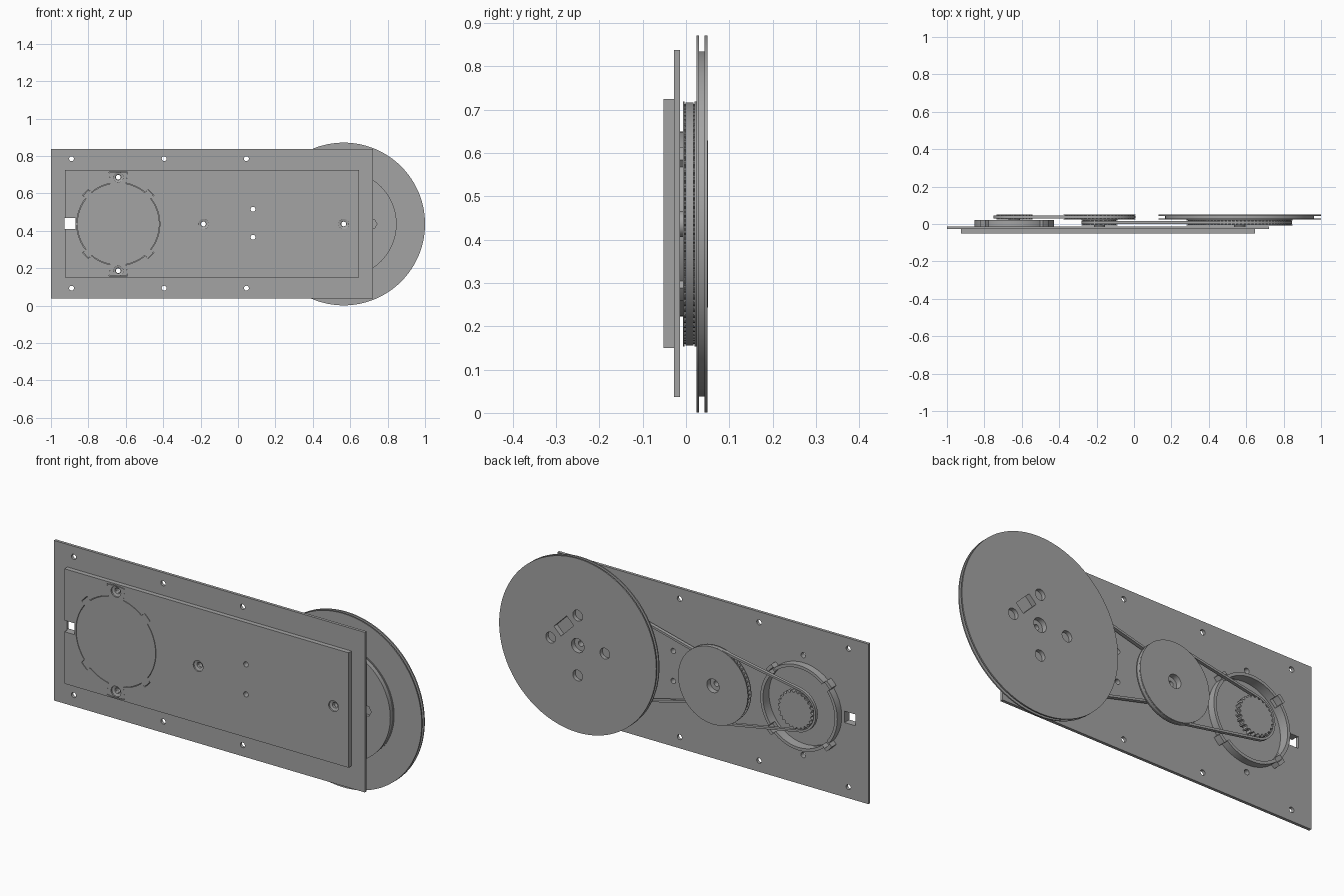
import bpy, bmesh
from math import pi, sin, cos, acos, radians, degrees
from mathutils import Matrix, Vector

cube = bpy.data.objects.get("Cube")
if cube:
    bpy.data.objects.remove(cube, do_unlink=True)

grey = bpy.data.materials.new("plain grey")
grey.use_nodes = True
colour = (0.37, 0.37, 0.37, 1)
grey.diffuse_color = colour
grey.node_tree.nodes["Principled BSDF"].inputs["Base Color"].default_value = colour

MID = 0.436                                   # height of every axle
MOTOR, IDLER, WHEEL = -0.64, -0.185, 0.565    # axle positions along x


def add(name, bm):
    bmesh.ops.recalc_face_normals(bm, faces=bm.faces)
    mesh = bpy.data.meshes.new(name)
    bm.to_mesh(mesh)
    bm.free()
    mesh.materials.append(grey)
    obj = bpy.data.objects.new(name, mesh)
    bpy.context.collection.objects.link(obj)
    return obj


def skin(name, loops, closed=False):
    """Bridge loops of points; cap the ends, or join last to first."""
    bm = bmesh.new()
    rows = [[bm.verts.new(p) for p in loop] for loop in loops]
    n = len(rows[0])
    pairs = list(zip(rows, rows[1:]))
    if closed:
        pairs.append((rows[-1], rows[0]))
    else:
        bm.faces.new(rows[0])
        bm.faces.new(rows[-1])
    for a, b in pairs:
        for i in range(n):
            j = (i + 1) % n
            bm.faces.new((a[i], a[j], b[j], b[i]))
    return add(name, bm)


def ring(x, z, r, y, n=96, shape=lambda i: 1):
    return [Vector((x + r * shape(i) * cos(2 * pi * i / n), y,
                    z + r * shape(i) * sin(2 * pi * i / n))) for i in range(n)]


def turned(name, x, z, profile, closed=False, n=96, shape=lambda i: 1):
    return skin(name, [ring(x, z, r, y, n, shape) for r, y in profile], closed)


def box(name, lo, hi, turn=0):
    bm = bmesh.new()
    lo, hi = Vector(lo), Vector(hi)
    bmesh.ops.create_cube(bm, size=1, matrix=Matrix.Translation((lo + hi) / 2)
                          @ Matrix.Rotation(turn, 4, 'Y') @ Matrix.Diagonal((*(hi - lo), 1)))
    return add(name, bm)


def cut(obj, cutters):
    """Subtract each cutter and bake the result."""
    for c in cutters:
        mod = obj.modifiers.new("cut", 'BOOLEAN')
        mod.operation, mod.solver, mod.object = 'DIFFERENCE', 'EXACT', c
    graph = bpy.context.evaluated_depsgraph_get()
    baked = bpy.data.meshes.new_from_object(obj.evaluated_get(graph))
    obj.modifiers.clear()
    obj.data = baked
    for c in cutters:
        bpy.data.objects.remove(c, do_unlink=True)


def drill(x, z, r, y0=-0.1, y1=0.1, n=24):
    return turned("drill", x, z, [(r, y0), (r, y1)], n=n)


def countersink(x, z):
    return turned("countersink", x, z,
                  [(0.027, -0.1), (0.027, -0.044), (0.014, -0.040), (0.014, 0.1)], n=32)


def motor_outline(lugs):
    """Round body with four small tabs, plus screw lugs above and below."""
    def shape(i):
        a = i % 180
        if lugs and abs(a - 90) < 11:
            return 1.27
        return 1.1 if min(abs(a - 44), abs(a - 136)) < 6 else 1
    return shape


# Mounting plates
edge_holes = [(x, z) for x in (-0.89, -0.395, 0.045) for z in (0.093, 0.785)]
mid_holes = [(0.08, 0.365), (0.08, 0.515)]
lug_holes = [(MOTOR, MID - 0.25), (MOTOR, MID + 0.25)]
axles = [(IDLER, MID), (WHEEL, MID)]


def cable_slot():
    return box("slot", (-0.928, -0.1, 0.41), (-0.868, 0.1, 0.467))


back_plate = box("back_plate", (-1, -0.028, 0.037), (0.722, -0.0135, 0.838))
cut(back_plate, [drill(x, z, 0.013) for x, z in edge_holes + mid_holes + lug_holes + axles]
    + [cable_slot(), drill(MOTOR, MID, 0.2, n=96)])

front_plate = box("front_plate", (-0.925, -0.0515, 0.15), (0.648, -0.028, 0.725))
cut(front_plate, [drill(x, z, 0.013) for x, z in mid_holes]
    + [countersink(x, z) for x, z in axles]
    + [cable_slot(), turned("motor_recess", MOTOR, MID, [(0.222, -0.1), (0.222, 0)],
                            n=360, shape=motor_outline(True))])

# Motor: flush face, open ring behind and shaft
motor_face = turned("motor_face", MOTOR, MID, [(0.2195, -0.0515), (0.2195, -0.0285)],
                    n=360, shape=motor_outline(True))
cut(motor_face, [countersink(x, z) for x, z in lug_holes])
turned("motor_ring", MOTOR, MID, [(0.213, -0.0135), (0.213, 0.022), (0.198, 0.022),
                                  (0.198, -0.0135)], True, 360, motor_outline(False))
turned("motor_shaft", MOTOR, MID, [(0.03, -0.0285), (0.03, 0.03)])


# Toothed pulleys with optional thin flanges
def pulley(name, x, r, teeth, y0, y1, bore, flanged=True):
    def tooth(i):
        return 1 if i % 4 < 2 else 1 - 0.01 / r
    inset = 0.004 if flanged else 0
    core = r - 0.006 if flanged else r
    parts = [turned(name + "_teeth", x, MID, [(core, y0 + inset), (core, y1 - inset)],
                    n=teeth * 4, shape=tooth)]
    if flanged:
        parts += [turned(name + side, x, MID, [(r, a), (r, a + inset)])
                  for side, a in (("_front_flange", y0), ("_back_flange", y1 - inset))]
    if bore:
        for p in parts:
            cut(p, [drill(x, MID, bore, n=32)])
    return parts


pulley("motor_pulley", MOTOR, 0.096, 24, 0.023, 0.051, 0, False)
pulley("idler_large_pulley", IDLER, 0.193, 56, 0.023, 0.051, 0.034)
pulley("idler_small_pulley", IDLER, 0.096, 24, -0.007, 0.023, 0.014)
drive = pulley("wheel_pulley", WHEEL, 0.283, 84, -0.007, 0.024, 0.014)

# Screw pattern shared by the wheel and its pulley
screws = [(WHEEL + 0.15 * cos(k * pi / 2), MID + 0.15 * sin(k * pi / 2)) for k in range(4)]
for part in drive[:2]:
    cut(part, [drill(x, z, 0.028, -0.1, 0.008, 6) for x, z in screws])

# Spacers between plate and pulleys
for name, x in (("idler_spacer", IDLER), ("wheel_spacer", WHEEL)):
    turned(name, x, MID, [(0.03, -0.0135), (0.03, -0.007), (0.014, -0.007),
                          (0.014, -0.0135)], True, 32)


# Belts
def belt(name, x1, r1, x2, r2, y0, y1, thick=0.011):
    def loop(grow, y):
        b = acos((r1 - r2) / (x2 - x1))
        pts = []
        for x, r, start, end in ((x1, r1, b, 2 * pi - b), (x2, r2, -b, b)):
            for i in range(49):
                a = start + (end - start) * i / 48
                pts.append(Vector((x + (r + grow) * cos(a), y, MID + (r + grow) * sin(a))))
        return pts
    skin(name, [loop(0, y0), loop(thick, y0), loop(thick, y1), loop(0, y1)], True)


belt("motor_belt", MOTOR, 0.099, IDLER, 0.181, 0.029, 0.045)
belt("wheel_belt", IDLER, 0.086, WHEEL, 0.27, -0.001, 0.017)

# Grooved output wheel
wheel = turned("output_wheel", WHEEL, MID,
               [(0.435, 0.024), (0.435, 0.030), (0.398, 0.030), (0.398, 0.043),
                (0.435, 0.043), (0.435, 0.0495)], n=128)
slot = box("tie_slot", (WHEEL + 0.027, 0, MID + 0.05), (WHEEL + 0.127, 0.1, MID + 0.105), pi / 4)
cut(wheel, [drill(x, z, 0.027, 0.03) for x, z in screws]
    + [drill(WHEEL, MID, 0.035, n=32), slot])

# Smooth curved walls, sharp edges
bpy.ops.object.select_all(action='DESELECT')
for obj in bpy.context.collection.objects:
    if obj.type == 'MESH':
        obj.select_set(True)
        bpy.context.view_layer.objects.active = obj
bpy.ops.object.shade_smooth_by_angle(angle=radians(20))
